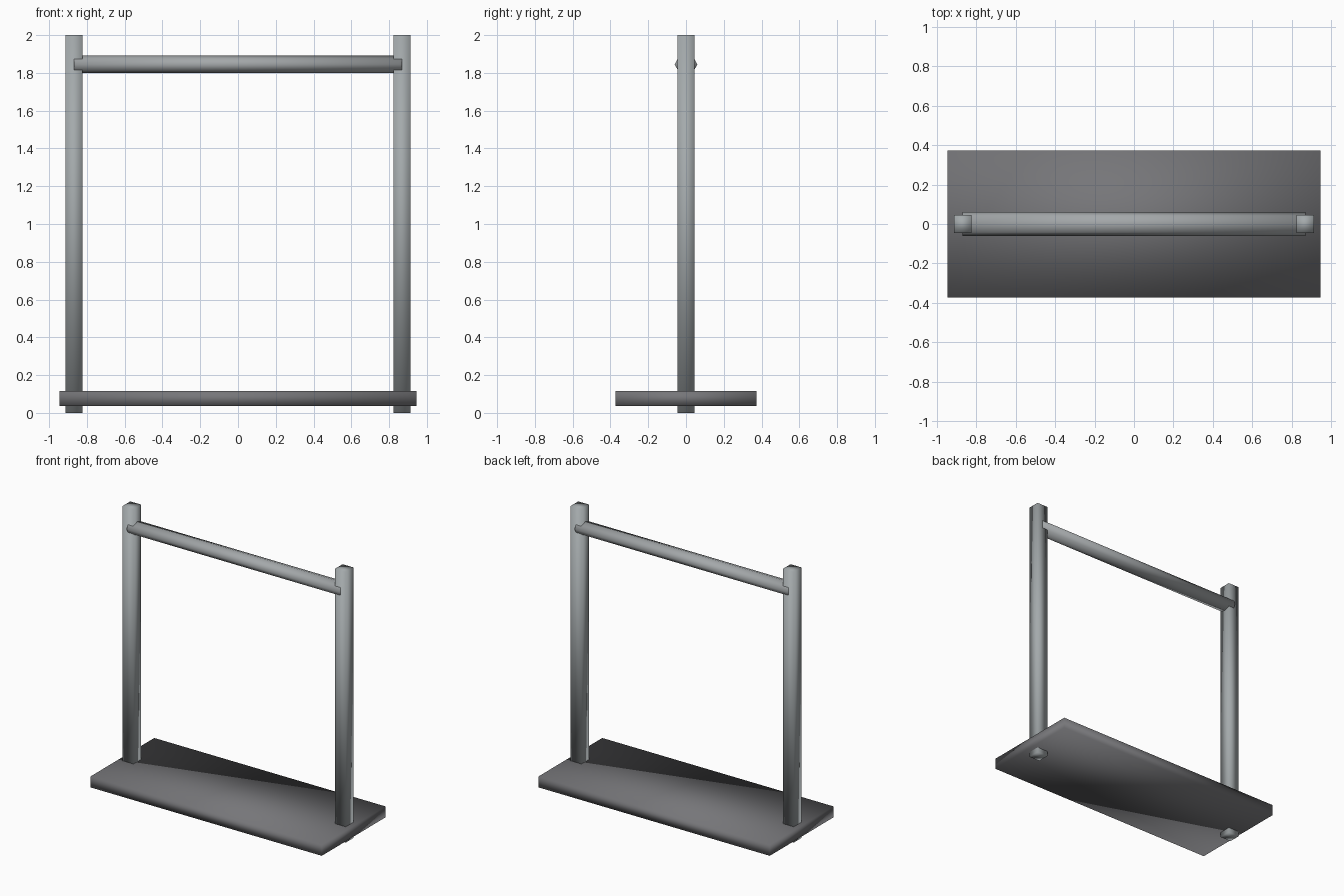
import bpy
import math

if "Cube" in bpy.data.objects:
    bpy.data.objects.remove(bpy.data.objects["Cube"])


def material(name, color):
    m = bpy.data.materials.new(name)
    m.diffuse_color = (*color, 1)
    m.use_nodes = True
    m.node_tree.nodes["Principled BSDF"].inputs["Base Color"].default_value = m.diffuse_color
    return m


def finish(ob, name, mat):
    ob.name = name
    bpy.ops.object.transform_apply(location=False, rotation=True, scale=True)
    ob.data.materials.append(mat)
    for p in ob.data.polygons:
        p.use_smooth = True


def box(name, size, loc, mat):
    bpy.ops.mesh.primitive_cube_add(size=1, location=loc)
    ob = bpy.context.object
    ob.scale = size
    finish(ob, name, mat)


steel = material("steel", (0.37, 0.40, 0.41))
bar_grey = material("bar_grey", (0.37, 0.39, 0.40))
dark = material("dark_base", (0.18, 0.18, 0.19))

# Base platform, slightly raised on the post ends
box("base_platform", (1.892, 0.746, 0.08), (0, 0, 0.077), dark)

# Two upright posts running through the platform
for side, x in (("left", -0.868), ("right", 0.868)):
    box(side + "_post", (0.089, 0.089, 2.0), (x, 0, 1.0), steel)

# Flattened eight-sided crossbar between the posts
bpy.ops.mesh.primitive_cylinder_add(vertices=8, radius=1, depth=1.738,
                                    location=(0, 0, 1.845),
                                    rotation=(0, math.pi / 2, 0))
bar = bpy.context.object
bar.scale = (0.046, 0.06, 1)
finish(bar, "crossbar", bar_grey)
